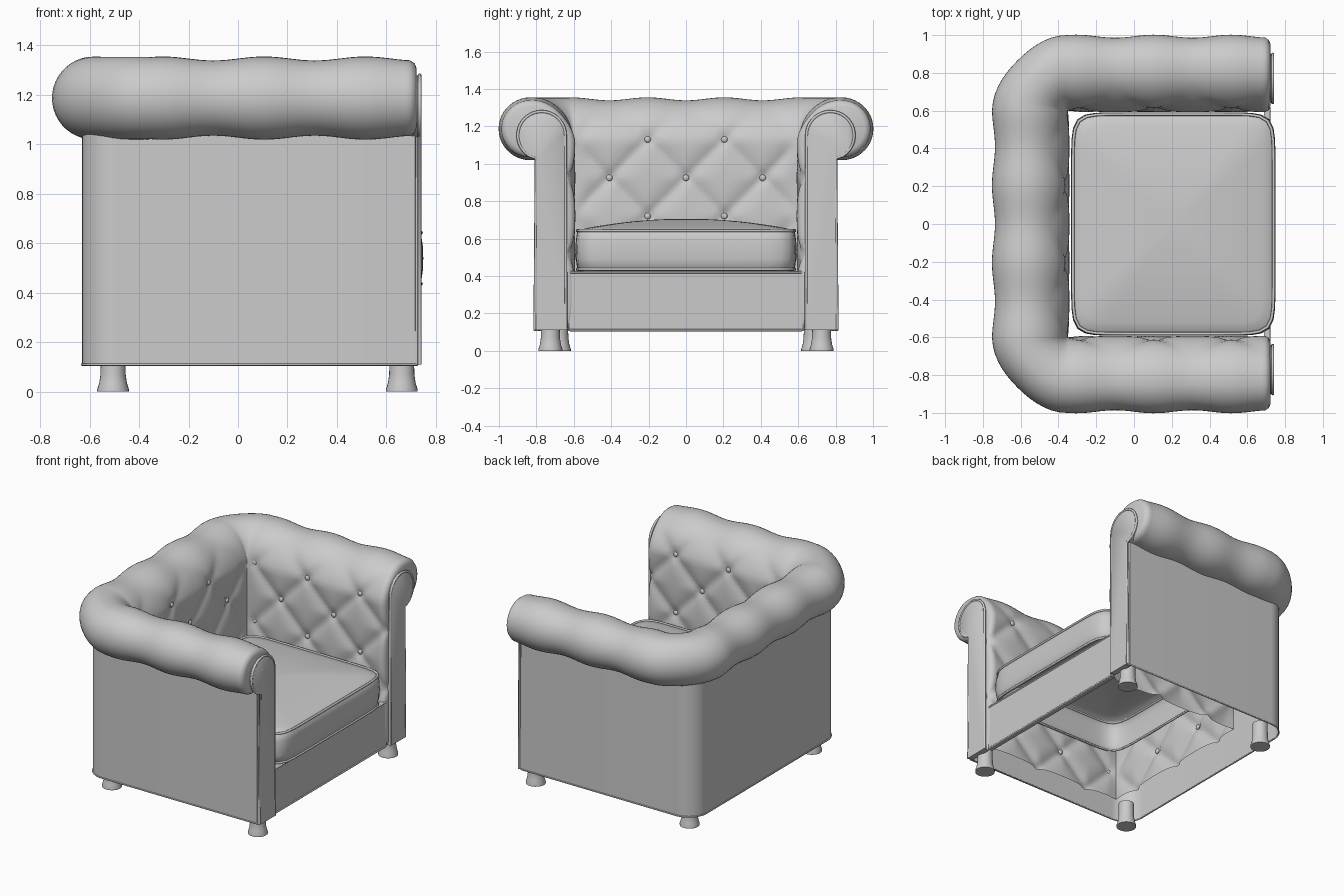
import bpy, bmesh, math
from math import sin, cos, pi, exp

if "Cube" in bpy.data.objects:
    bpy.data.objects.remove(bpy.data.objects["Cube"])

P = 0.41                      # tuft spacing
CX, CY = -0.35, 0.60          # inner corner of the U-shaped shell
Z0 = 0.11                     # underside of the body
TOP = 1.13                    # top button row


def finish(name, bm, angle=40):
    bmesh.ops.remove_doubles(bm, verts=bm.verts, dist=0.0004)
    bmesh.ops.recalc_face_normals(bm, faces=bm.faces)
    me = bpy.data.meshes.new(name)
    bm.to_mesh(me)
    bm.free()
    me.shade_smooth()
    me.set_sharp_from_angle(angle=math.radians(angle))
    ob = bpy.data.objects.new(name, me)
    bpy.context.collection.objects.link(ob)
    return ob


def skin(bm, rings, closed=False):
    rows = [[bm.verts.new(p) for p in r] for r in rings]
    n = len(rows[0])
    for a, b in zip(rows, rows[1:]):
        for i in range(n if closed else n - 1):
            j = (i + 1) % n
            bm.faces.new((a[i], a[j], b[j], b[i]))
    return rows


def piping(name, pts, r=0.007, cyclic=False):
    cu = bpy.data.curves.new(name, 'CURVE')
    cu.dimensions = '3D'
    cu.bevel_depth = r
    cu.bevel_resolution = 2
    cu.use_fill_caps = True
    sp = cu.splines.new('POLY')
    sp.points.add(len(pts) - 1)
    for q, p in zip(sp.points, pts):
        q.co = (*p, 1)
    sp.use_cyclic_u = cyclic
    bpy.context.collection.objects.link(bpy.data.objects.new(name, cu))


# Shell profile: (distance outward from inner wall, height)
NI = 49
prof = [(0, Z0 + (1.1 - Z0) * i / (NI - 1)) for i in range(NI)]
for i in range(1, 15):
    a = pi - pi / 2 * i / 14
    prof.append((0.22 + 0.22 * cos(a), 1.1 + 0.253 * sin(a)))
for i in range(1, 23):
    a = pi / 2 - pi * i / 22
    prof.append((0.232 + 0.168 * cos(a), 1.187 + 0.166 * sin(a)))
prof.append((0.2, 1.021))
norm = []
for i in range(len(prof)):
    a, b = prof[max(i - 1, 0)], prof[min(i + 1, len(prof) - 1)]
    l = math.hypot(b[0] - a[0], b[1] - a[1])
    norm.append((-(b[1] - a[1]) / l, (b[0] - a[0]) / l))


def puff(i, q, fade, wave):
    # diamond tufting inside, gentle scallops over the roll
    z = prof[i][1]
    w = min(1, max(0, (1.3 - z) / 0.17)) if i < NI + 14 else 0
    a, b = (q + z - TOP) / P, (q - z + TOP) / P
    da, db = abs(a - round(a)), abs(b - round(b))
    r2 = (da * da + db * db) * P * P / 2
    tuft = 0.008 - 0.024 * (1 - 2 * min(da, db)) ** 3 - 0.016 * exp(-r2 / 0.0009)
    return fade * w * tuft + (1 - w) * (0.008 * wave - 0.006)


# Stations along the U: origin, outward direction, tuft phase, fade, wave, shrink, corner scale
half = []
n = 51
xs = [(0.722, 0.032), (0.714, 0.012)] + [(0.695 + (CX - 0.695) * i / n, 0) for i in range(n + 1)]
for x, sh in xs:
    q = x - 0.105
    half.append((x, -CY, 0, -1, q, min(1, (x - CX) / 0.08), cos(2 * pi * q / P), sh, 1))
for i in range(1, 14):
    a = -pi / 2 - pi / 2 * i / 14
    half.append((CX, -CY, cos(a), sin(a), 0, 0, 0.85, 0, 1 - 0.06 * sin(2 * a) ** 2))
for i in range(31):
    y = -CY + CY * i / 30
    q = y - P / 2
    half.append((CX, y, -1, 0, q, min(1, (y + CY) / 0.08), cos(2 * pi * q / P), 0, 1))
path = half + [(s[0], -s[1], s[2], -s[3], -s[4] if s[2] == -1 else s[4], *s[5:]) for s in half[-2::-1]]

# Tufted inner shell and rolled top
rings = []
for x, y, nx, ny, q, fade, wave, sh, sc in path:
    ring = []
    for i, ((d, z), (nd, nz)) in enumerate(zip(prof, norm)):
        h = puff(i, q, fade, wave) - sh
        d2 = (d + nd * h) * sc
        ring.append((x + nx * d2, y + ny * d2, max(Z0, z + nz * h)))
    rings.append(ring)
bm = bmesh.new()
rows = skin(bm, rings)
for row, s in ((rows[0], -1), (rows[-1], 1)):
    bm.faces.new(row + [bm.verts.new((0.722, s * 0.80, 1.03)), bm.verts.new((0.722, s * 0.805, Z0))])
finish("tufted_shell_and_roll", bm, 60)

# Smooth outer wall
R = 0.14
line = [(0.725, -0.79), (0.715, -0.81)]
line += [(-0.63 + R + R * cos(a), -0.81 + R + R * sin(a))
         for a in (-pi / 2 - pi / 2 * i / 12 for i in range(13))]
line += [(x, -y) for x, y in line[::-1]]
bm = bmesh.new()
skin(bm, [[(x, y, z) for x, y in line] for z in (Z0, 1.06)])
finish("outer_wall", bm)
piping("wall_bottom_piping", [(x, y, Z0) for x, y in line], 0.005)

# Buttons at the diamond crossings
bm = bmesh.new()


def button(x, y, z, along_x):
    res = bmesh.ops.create_uvsphere(bm, u_segments=12, v_segments=8, radius=0.017)
    k = (0.6, 1, 1) if along_x else (1, 0.6, 1)
    bmesh.ops.scale(bm, vec=k, verts=res['verts'])
    bmesh.ops.translate(bm, vec=(x, y, z), verts=res['verts'])


for r in range(5):
    z = TOP - r * P / 2
    off = P / 2 if r % 2 else 0
    for k in range(-1, 2):
        x = 0.105 + k * P + off
        if x < 0.68:
            for s in (-1, 1):
                button(x, s * (CY + 0.022), z, False)
    for y in ([-P, 0, P] if r % 2 else [-P / 2, P / 2]):
        button(CX - 0.022, y, z, True)
finish("buttons", bm)

# Scroll-topped arm front panels with piping
for s, side in ((-1, "left"), (1, "right")):
    out = [(0.808, Z0), (0.802, 1.03)]
    out += [(0.772 + 0.127 * cos(a), 1.152 + 0.127 * sin(a))
            for a in (math.radians(-60 + 240 * i / 28) for i in range(29))]
    out += [(0.642, Z0)]
    cen = (0.74, 0.9)
    bm = bmesh.new()

    def loop(x, k):
        return [(x, s * (y + (cen[0] - y) * k), z if z < 0.2 else z + (cen[1] - z) * k * 0.5) for y, z in out]
    rows = skin(bm, [loop(0.70, 0), loop(0.732, 0), loop(0.74, 0.06)], True)
    bm.faces.new(rows[-1])
    finish("arm_front_panel_" + side, bm, 50)
    piping("arm_front_piping_" + side, [(0.734, s * y, z) for y, z in out], 0.008)

# Front apron below the seat
bm = bmesh.new()
res = bmesh.ops.create_cube(bm, size=1)
bmesh.ops.scale(bm, vec=(0.03, 1.25, 0.32), verts=res['verts'])
bmesh.ops.translate(bm, vec=(0.702, 0, 0.265), verts=res['verts'])
finish("front_apron", bm)
for z in (0.11, 0.42):
    piping("apron_piping", [(0.716, -0.62, z), (0.716, 0.62, z)], 0.006)


# Seat cushion: crowned top, hollow underneath
def outline(f, z, grow=0.0):
    pts = []
    for i in range(96):
        a = 2 * pi * i / 96
        c, t = cos(a), sin(a)
        k = (abs(c) ** 11 + abs(t) ** 11) ** (-1 / 11)
        pts.append((0.208 + (0.532 + grow) * f * c * k, (0.582 + grow) * f * t * k, z))
    return pts


rings = [outline(1, 0.43, -0.012), outline(1, 0.442, 0), outline(1, 0.49, 0.007), outline(1, 0.54, 0.009),
         outline(1, 0.59, 0.007), outline(1, 0.635, 0), outline(1, 0.647, -0.014)]
for i in range(1, 13):
    f = 1 - i / 12.5
    rings.append(outline(f * 0.975, 0.649 + 0.057 * (1 - f ** 2)))
bm = bmesh.new()
rows = skin(bm, rings, True)
bm.faces.new(rows[-1])
finish("seat_cushion", bm, 60)
for z in (0.436, 0.643):
    piping("cushion_piping", outline(1, z, -0.001), 0.008, True)

# Turned, flared legs
leg = [(0.001, 0.0), (0.064, 0.0), (0.064, 0.01), (0.056, 0.035), (0.051, 0.07), (0.05, 0.11), (0.05, 0.17), (0.001, 0.17)]
for x, y, nm in ((0.662, 0.725, "front_leg"), (-0.505, 0.68, "back_leg")):
    for s in (-1, 1):
        bm = bmesh.new()
        skin(bm, [[(x + r * cos(2 * pi * i / 24), s * y + r * sin(2 * pi * i / 24), z) for i in range(24)]
                  for r, z in leg], True)
        finish(nm, bm)
